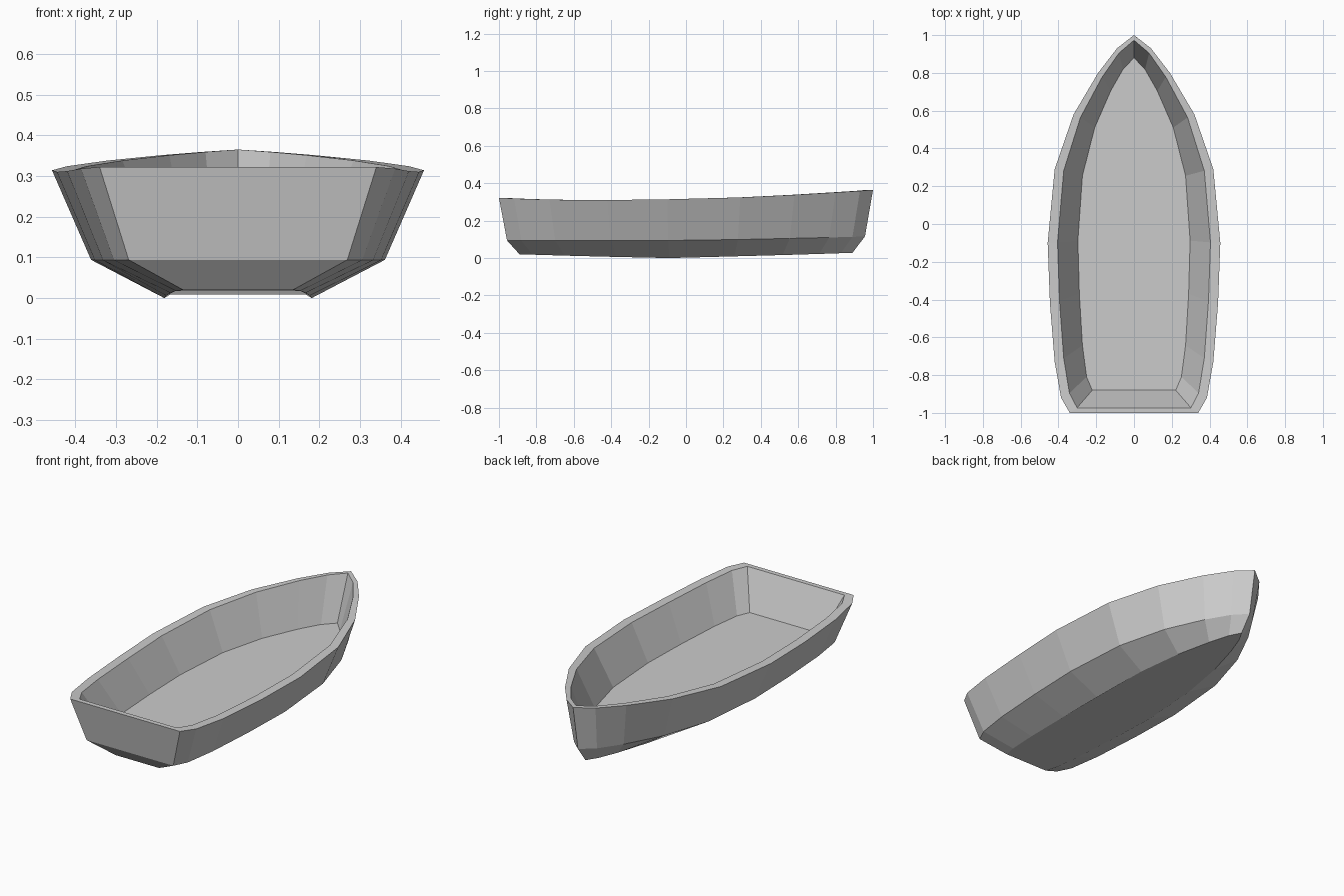
import bpy, bmesh

if "Cube" in bpy.data.objects:
    bpy.data.objects.remove(bpy.data.objects["Cube"])

# Half outline of the gunwale, stern to bow: x, y, rim height, chine height, keel height
stations = [
    (0.34, -1.00, 0.322, 0.094, 0.020),
    (0.386, -0.92, 0.318, 0.093, 0.018),
    (0.42, -0.73, 0.312, 0.093, 0.013),
    (0.445, -0.42, 0.310, 0.093, 0.006),
    (0.457, -0.10, 0.314, 0.094, 0.000),
    (0.42, 0.29, 0.324, 0.099, 0.009),
    (0.32, 0.58, 0.338, 0.105, 0.016),
    (0.19, 0.80, 0.351, 0.110, 0.022),
    (0.09, 0.93, 0.359, 0.113, 0.026),
    (0.00, 1.00, 0.365, 0.116, 0.028),
]
FLOOR_Z = 0.12

bm = bmesh.new()


def ring(sx, sy, height):
    """Closed mirrored outline, scaled from the gunwale."""
    right = [(s[0] * sx, s[1] * sy, height(s)) for s in stations]
    left = [(-x, y, z) for x, y, z in reversed(right[:-1])]
    return [bm.verts.new(p) for p in right + left]


def bridge(a, b):
    n = len(a)
    for i in range(n):
        j = (i + 1) % n
        bm.faces.new((a[i], a[j], b[j], b[i]))


# Rings running from the outer bottom, up over the rim, down to the inner floor
rings = [
    ring(0.396, 0.89, lambda s: s[4]),
    ring(0.79, 0.957, lambda s: s[3]),
    ring(1.0, 1.0, lambda s: s[2]),
    ring(0.886, 0.973, lambda s: s[2]),
    ring(0.65, 0.88, lambda s: FLOOR_Z),
]
for lower, upper in zip(rings, rings[1:]):
    bridge(lower, upper)

# Hull bottom and inner floor
bm.faces.new(list(reversed(rings[0])))
bm.faces.new(rings[-1])
bmesh.ops.recalc_face_normals(bm, faces=bm.faces)

mesh = bpy.data.meshes.new("boat_hull")
bm.to_mesh(mesh)
bm.free()
hull = bpy.data.objects.new("boat_hull", mesh)
bpy.context.collection.objects.link(hull)
